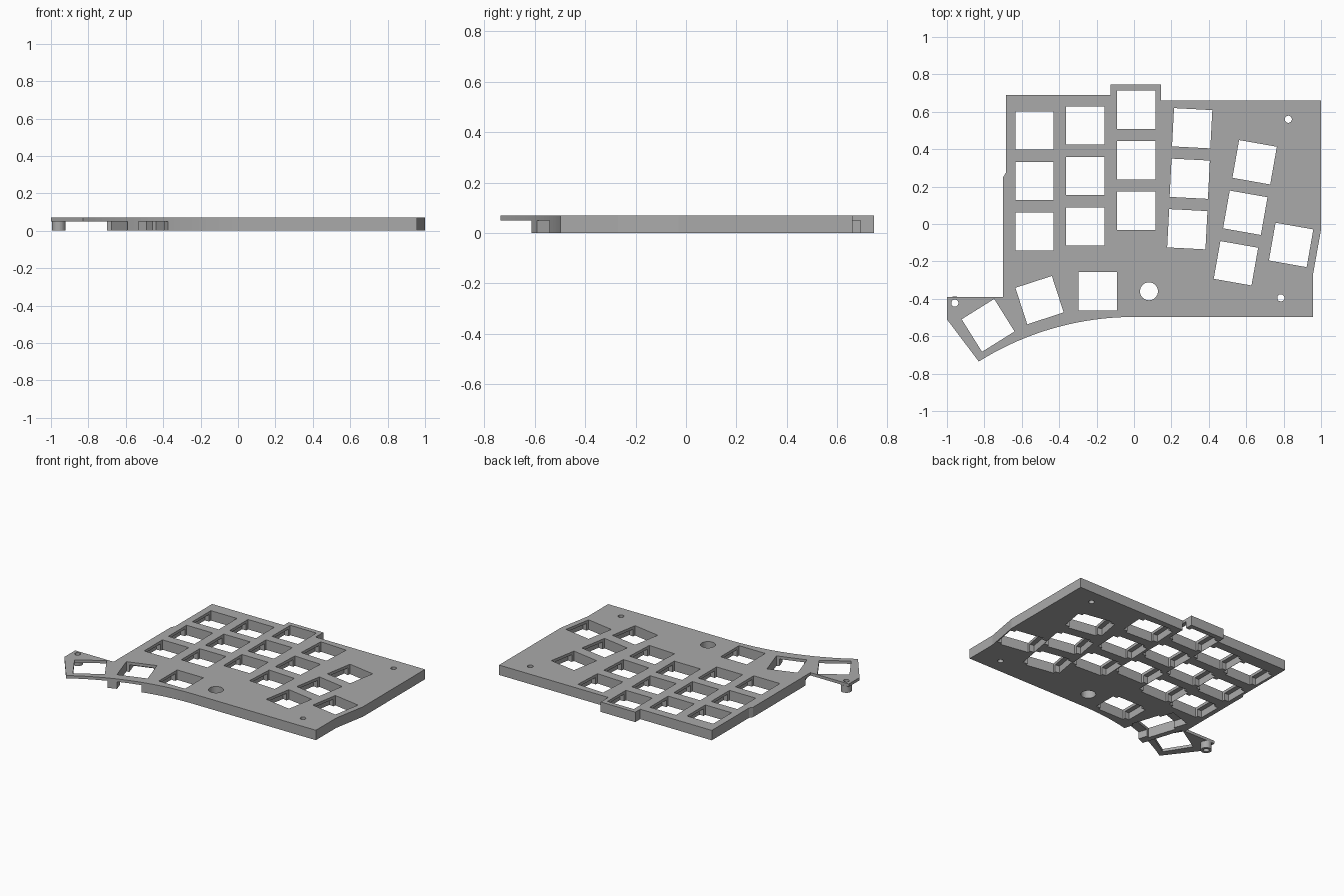
import bpy, bmesh, math
from mathutils import Matrix

if "Cube" in bpy.data.objects:
    bpy.data.objects.remove(bpy.data.objects["Cube"], do_unlink=True)

TOP, LIP = 0.07, 0.05      # slab height, underside of the thin switch plate
HOLE, PITCH = 0.205, 0.27  # switch opening, key spacing

grey = bpy.data.materials.new("plain grey")
grey.use_nodes = True
colour = (0.4, 0.4, 0.4, 1)
grey.diffuse_color = colour
grey.node_tree.nodes["Principled BSDF"].inputs["Base Color"].default_value = colour


def finish(name, bm):
    bmesh.ops.recalc_face_normals(bm, faces=bm.faces)
    mesh = bpy.data.meshes.new(name)
    bm.to_mesh(mesh)
    bm.free()
    mesh.materials.append(grey)
    obj = bpy.data.objects.new(name, mesh)
    bpy.context.collection.objects.link(obj)
    return obj


def prism(name, outline, z0, z1):
    bm = bmesh.new()
    face = bm.faces.new([bm.verts.new((x, y, z0)) for x, y in outline])
    up = bmesh.ops.extrude_face_region(bm, geom=[face])["geom"]
    verts = [v for v in up if isinstance(v, bmesh.types.BMVert)]
    bmesh.ops.translate(bm, verts=verts, vec=(0, 0, z1 - z0))
    return finish(name, bm)


def box(x, y, angle, w, d, z0, z1):
    bm = bmesh.new()
    m = (Matrix.Translation((x, y, (z0 + z1) / 2))
         @ Matrix.Rotation(math.radians(angle), 4, "Z")
         @ Matrix.Diagonal((w, d, z1 - z0, 1)))
    bmesh.ops.create_cube(bm, size=1, matrix=m)
    return finish("cutter", bm)


def disc(name, x, y, r, z0, z1):
    pts = [(x + r * math.cos(i * math.tau / 32), y + r * math.sin(i * math.tau / 32))
           for i in range(32)]
    return prism(name, pts, z0, z1)


def cut(target, cutter):
    mod = target.modifiers.new("cut", "BOOLEAN")
    mod.operation = "DIFFERENCE"
    mod.solver = "EXACT"
    mod.object = cutter
    bpy.context.view_layer.objects.active = target
    bpy.ops.object.modifier_apply(modifier=mod.name)


def cut_and_drop(target, cutter):
    cut(target, cutter)
    bpy.data.objects.remove(cutter, do_unlink=True)


# slab outline with a curved front edge by the thumb keys
radius = 1.566
arc = []
for i in range(25):
    x = -0.83 * i / 24
    arc.append((x, -0.497 - radius + math.sqrt(radius ** 2 - x ** 2)))
outline = [(-1, -0.51), (-1, -0.39), (-0.7, -0.39), (-0.7, 0.25), (-0.685, 0.275),
           (-0.685, 0.69), (-0.125, 0.69), (-0.125, 0.745), (0.145, 0.745),
           (0.145, 0.66), (1, 0.66), (1, -0.03), (0.957, -0.27), (0.957, -0.497)]
plate = prism("switch_plate", outline + arc, 0, TOP)

# thin the outer thumb wing from below
wing = [(-1.2, -0.2), (-0.72, -0.2), (-0.71, -0.335), (-0.675, -0.335),
        (-0.59, -0.6), (-0.59, -0.9), (-1.2, -0.9)]
cut_and_drop(plate, prism("cutter", wing, -0.1, LIP))

# key positions as x, y, angle
keys = []
for x, y, step, angle in ((-0.532, 0.5, 0, 0), (-0.26, 0.527, 0, 0), (0.012, 0.61, 0, 0),
                          (0.311, 0.512, 0.013, -3), (0.645, 0.33, 0.05, -10)):
    keys += [(x - i * step, y - i * PITCH, angle) for i in range(3)]
keys += [(0.84, -0.112, -10), (-0.193, -0.36, 0)]
middle_thumb = (-0.505, -0.407, 18)
outer_thumb = (-0.78, -0.542, 32)

# undercut notches for the switch clips
for x, y, angle in keys:
    cut_and_drop(plate, box(x, y, angle, PITCH, 0.165, -0.1, LIP))
cut_and_drop(plate, box(*middle_thumb, 0.165, 0.4, -0.1, LIP))

# switch openings
for key in keys + [middle_thumb, outer_thumb]:
    cut_and_drop(plate, box(*key, HOLE, HOLE, -0.1, 0.2))

# button and screw holes
for x, y, r in ((0.08, -0.36, 0.048), (0.825, 0.56, 0.019), (0.785, -0.395, 0.019)):
    cut_and_drop(plate, disc("cutter", x, y, r, -0.1, 0.2))

# screw boss under the wing
boss = disc("screw_boss", -0.958, -0.423, 0.036, 0, LIP)
drill = disc("cutter", -0.958, -0.423, 0.019, -0.1, 0.2)
cut(boss, drill)
cut_and_drop(plate, drill)
